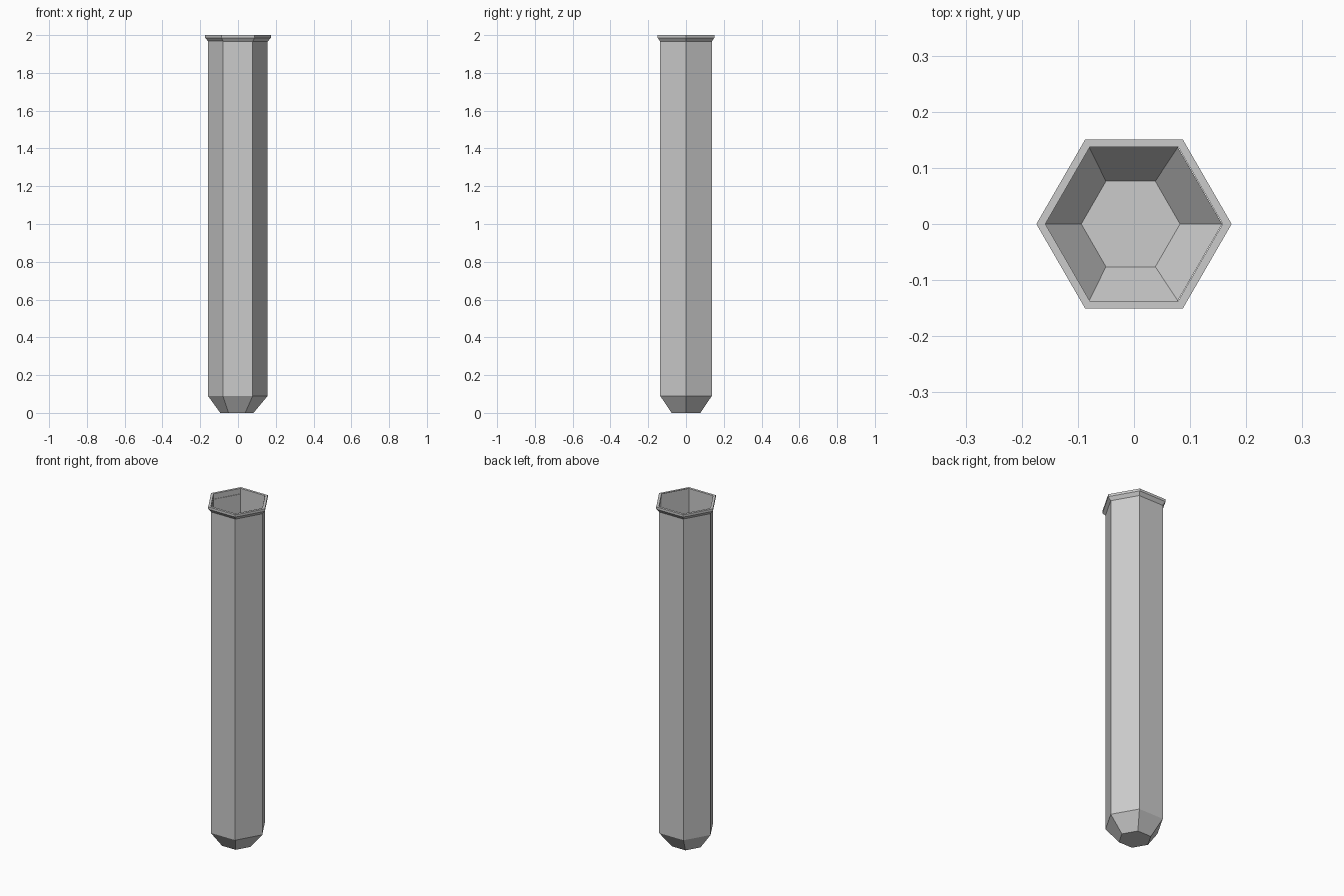
import bpy, bmesh
from math import cos, sin, tau

if "Cube" in bpy.data.objects:
    bpy.data.objects.remove(bpy.data.objects["Cube"])

SIDES = 6


def ring(bm, radius, z, cx=0.0):
    """Hexagon of vertices with corners on the x axis."""
    return [bm.verts.new((cx + radius * cos(tau * i / SIDES),
                          radius * sin(tau * i / SIDES), z)) for i in range(SIDES)]


def band(bm, low, high):
    """Strip of quads between two rings, facing outward when low is below high."""
    for i in range(SIDES):
        j = (i + 1) % SIDES
        bm.faces.new((low[i], low[j], high[j], high[i]))


def finish(bm, name):
    mesh = bpy.data.meshes.new(name)
    bm.to_mesh(mesh)
    bm.free()
    bpy.context.collection.objects.link(bpy.data.objects.new(name, mesh))


# Thin-walled hexagonal tube with a tapered, closed bottom
bm = bmesh.new()
base = ring(bm, 0.088, 0.0, -0.006)
shoulder = ring(bm, 0.158, 0.09, -0.001)
mouth = ring(bm, 0.158, 2.0, -0.001)
bm.faces.new(base[::-1])
band(bm, base, shoulder)
band(bm, shoulder, mouth)
finish(bm, "tube_body")

# Flared lip around the open mouth
bm = bmesh.new()
profile = [(0.158, 1.967), (0.174, 1.986), (0.174, 2.0), (0.158, 2.0)]
rings = [ring(bm, r, z) for r, z in profile]
for low, high in zip(rings, rings[1:]):
    band(bm, low, high)
finish(bm, "rim_lip")
